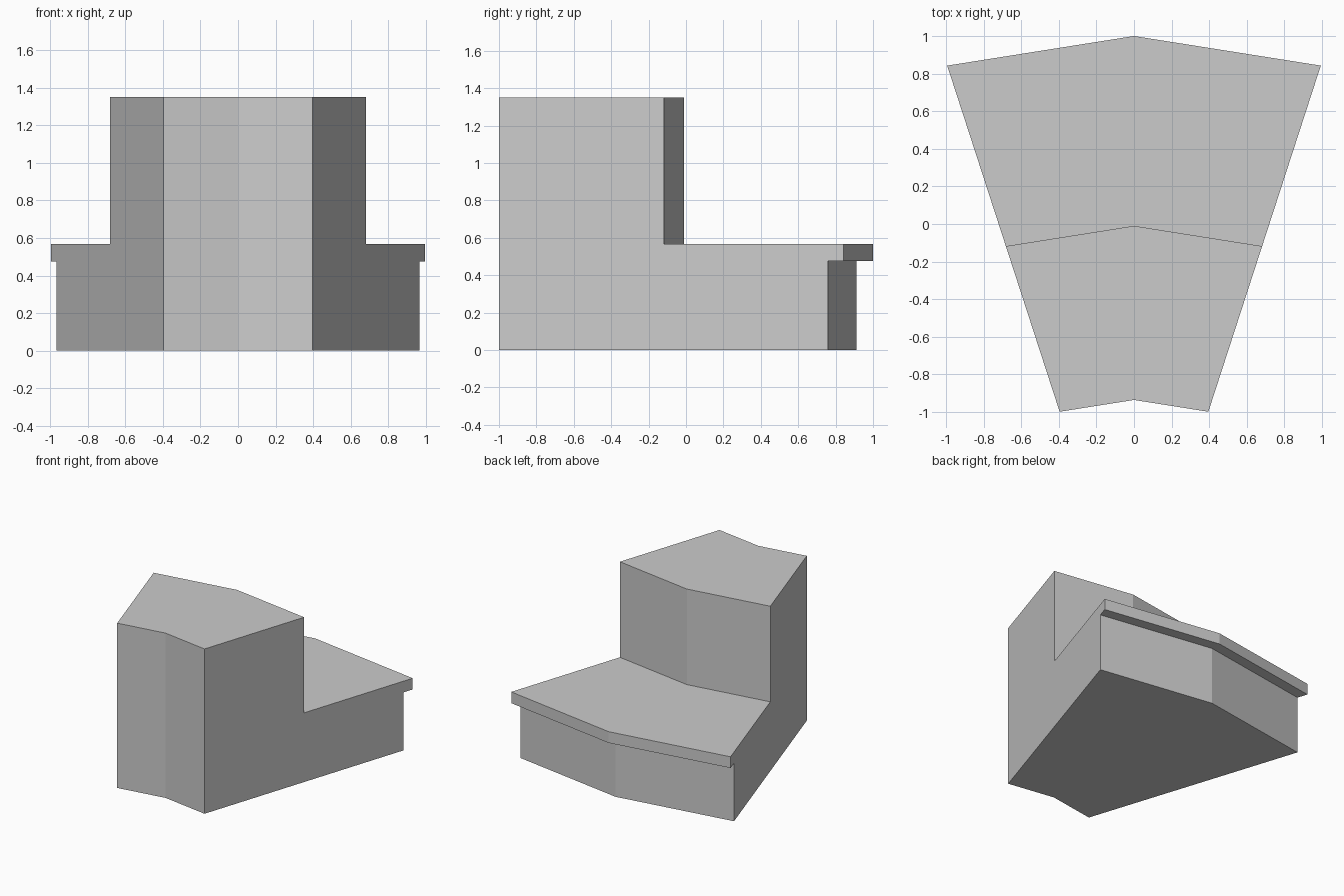
import bpy, bmesh
from math import sin, cos, radians

if "Cube" in bpy.data.objects:
    bpy.data.objects.remove(bpy.data.objects["Cube"])

CENTRE_Y = -2.216            # centre of the curve
ANGLES = (-18, 0, 18)        # two flat segments

# Radial cross-section (radius, height): back block, seat, overhanging lip, base
PROFILE = [(1.28, 0), (3.128, 0), (3.128, 0.475), (3.216, 0.475),
           (3.216, 0.567), (2.206, 0.567), (2.206, 1.35), (1.28, 1.35)]

bm = bmesh.new()

# Profile repeated around the centre
rings = [[bm.verts.new((r * sin(radians(a)), CENTRE_Y + r * cos(radians(a)), z))
          for r, z in PROFILE] for a in ANGLES]

# Skin between the profiles
n = len(PROFILE)
for a, b in zip(rings, rings[1:]):
    for i in range(n):
        j = (i + 1) % n
        bm.faces.new((a[i], a[j], b[j], b[i]))

# Flat side caps
bm.faces.new(rings[0])
bm.faces.new(rings[-1])
bmesh.ops.recalc_face_normals(bm, faces=bm.faces)

mesh = bpy.data.meshes.new("curved_bench_segment")
bm.to_mesh(mesh)
bm.free()
bench = bpy.data.objects.new("curved_bench_segment", mesh)
bpy.context.collection.objects.link(bench)
